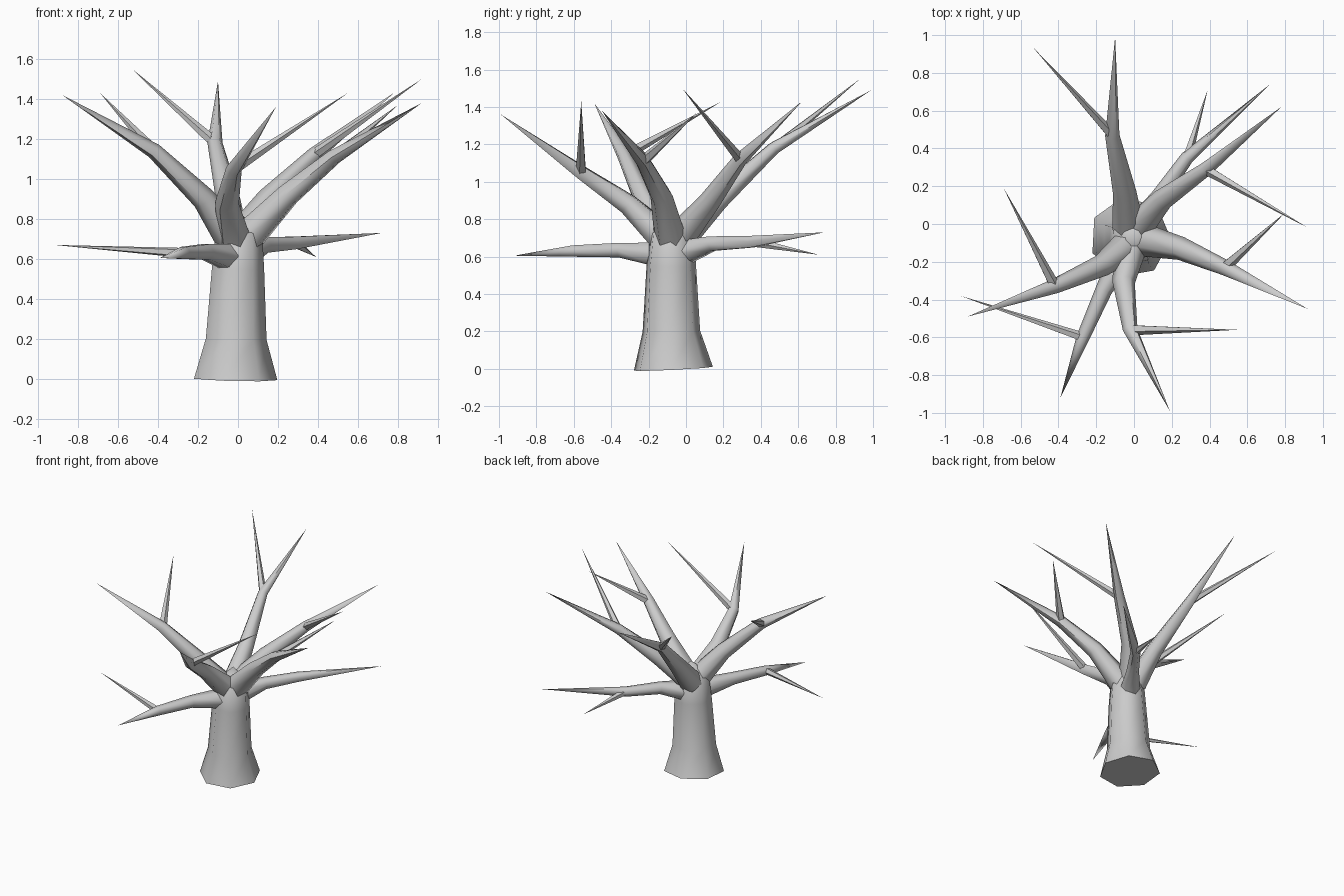
import bpy, bmesh, math
from mathutils import Vector

if "Cube" in bpy.data.objects:
    bpy.data.objects.remove(bpy.data.objects["Cube"])


def limb(name, path, radii, sides=6, phase=0.0):
    """Sweep a tapering ring along a path; a zero end radius gives a point."""
    pts = [Vector(p) for p in path]
    bm = bmesh.new()
    rings = []
    side = None
    for i, (p, r) in enumerate(zip(pts, radii)):
        d = (pts[min(i + 1, len(pts) - 1)] - p).normalized()
        e = (p - pts[max(i - 1, 0)]).normalized()
        t = (d + e).normalized()
        if side is None:
            side = Vector((1, 0, 0)) if abs(t.z) > 0.95 else t.cross(Vector((0, 0, 1)))
        side = (side - t * side.dot(t)).normalized()
        up = t.cross(side)
        if r == 0:
            rings.append([bm.verts.new(p)])
            continue
        rings.append([bm.verts.new(p + r * (side * math.cos(a) + up * math.sin(a)))
                      for a in (phase + 2 * math.pi * k / sides for k in range(sides))])
    for a, b in zip(rings, rings[1:]):
        for k in range(sides):
            n = (k + 1) % sides
            if len(b) == 1:
                bm.faces.new((a[k], a[n], b[0]))
            else:
                bm.faces.new((a[k], a[n], b[n], b[k]))
    bm.faces.new(rings[0][::-1])
    bmesh.ops.recalc_face_normals(bm, faces=bm.faces[:])
    me = bpy.data.meshes.new(name)
    bm.to_mesh(me)
    bm.free()
    ob = bpy.data.objects.new(name, me)
    bpy.context.collection.objects.link(ob)
    bpy.ops.object.select_all(action='DESELECT')
    ob.select_set(True)
    bpy.context.view_layer.objects.active = ob
    bpy.ops.object.shade_smooth_by_angle(angle=math.radians(60))
    return ob


# Seven-sided trunk with flared foot
limb("trunk",
     [(-0.02, -0.07, 0), (-0.015, -0.08, 0.2), (-0.005, -0.08, 0.55),
      (0.0, -0.075, 0.72), (0.0, -0.06, 0.84)],
     [0.217, 0.158, 0.136, 0.122, 0], sides=7, phase=math.radians(-3))

# Each branch: root, bend, fork, tip, twig tip, radii at root / bend / fork
branches = {
    "back_branch": ((-0.03, -0.02, 0.70), (-0.05, 0.17, 0.90), (-0.115, 0.47, 1.18),
                    (-0.10, 0.99, 1.49), (-0.53, 0.93, 1.55), (0.085, 0.062, 0.038)),
    "back_right_branch": ((0.02, -0.02, 0.72), (0.15, 0.13, 0.90), (0.38, 0.29, 1.12),
                          (0.78, 0.62, 1.43), (0.92, -0.02, 1.50), (0.08, 0.058, 0.038)),
    "right_branch": ((0.03, -0.08, 0.69), (0.25, -0.13, 0.92), (0.48, -0.23, 1.11),
                     (0.92, -0.45, 1.38), (0.80, 0.06, 1.37), (0.09, 0.062, 0.042)),
    "front_branch": ((-0.02, -0.13, 0.71), (-0.055, -0.31, 0.88), (-0.02, -0.56, 1.05),
                     (0.19, -0.99, 1.36), (0.55, -0.56, 1.43), (0.085, 0.06, 0.04)),
    "left_branch": ((-0.03, -0.11, 0.70), (-0.17, -0.22, 0.90), (-0.42, -0.33, 1.14),
                    (-0.88, -0.49, 1.42), (-0.69, 0.19, 1.43), (0.085, 0.06, 0.04)),
    "low_front_branch": ((-0.04, -0.13, 0.61), (-0.16, -0.35, 0.635), (-0.27, -0.60, 0.63),
                         (-0.39, -0.92, 0.605), (-0.92, -0.38, 0.67), (0.075, 0.045, 0.035)),
    "low_back_branch": ((0.02, -0.02, 0.62), (0.13, 0.14, 0.67), (0.28, 0.35, 0.68),
                        (0.72, 0.74, 0.73), (0.39, 0.71, 0.61), (0.075, 0.045, 0.036)),
}
for name, (root, bend, fork, tip, twig, r) in branches.items():
    limb(name, [root, bend, fork, tip], [*r, 0])
    # Twig starts slightly inside the fork
    limb(name.replace("branch", "twig"), [fork, twig], [r[2] * 0.75, 0], sides=5)
